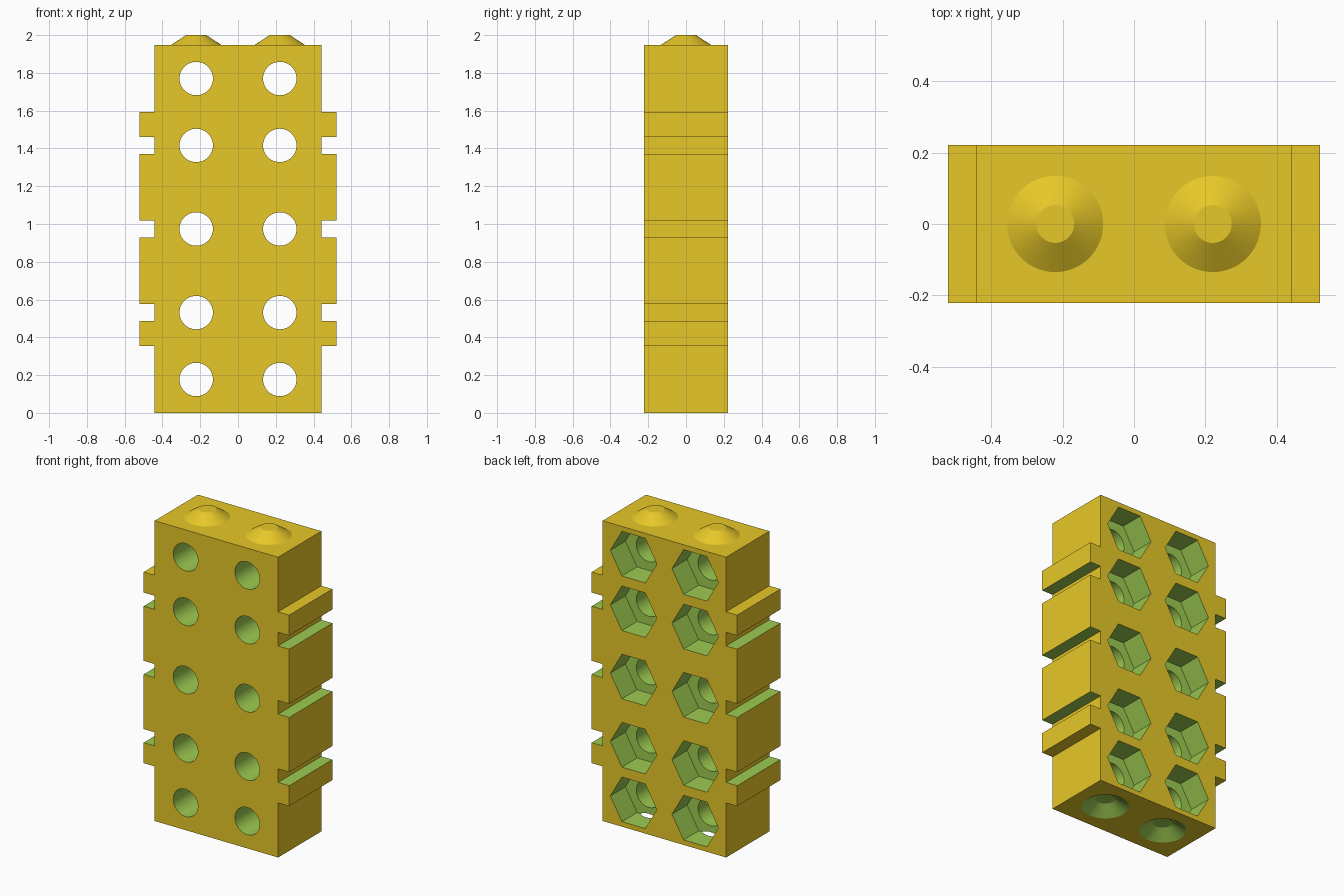
import bpy, bmesh, math

if "Cube" in bpy.data.objects:
    bpy.data.objects.remove(bpy.data.objects["Cube"])

U = 0.04425                       # design module
HALF_W, HALF_D, H = 10 * U, 5 * U, 44 * U
RIB_W = 11.8 * U
COLS = (-5 * U, 5 * U)
ROWS = [k * U for k in (4, 12, 22, 32, 40)]
STUD_H = 1.2 * U


def material(name, color):
    m = bpy.data.materials.new(name)
    m.diffuse_color = (*color, 1)
    m.use_nodes = True
    m.node_tree.nodes["Principled BSDF"].inputs["Base Color"].default_value = m.diffuse_color
    return m


yellow = material("yellow", (0.947, 0.680, 0.025))
green = material("cut green", (0.337, 0.597, 0.082))


def frustum(bm, origin, axis, r1, r2, length, sides):
    """Closed cone section along y or z, first corner pointing to +x."""
    rings = []
    for r, d in ((r1, 0), (r2, length)):
        ring = []
        for i in range(sides):
            a = 2 * math.pi * i / sides
            u, v = r * math.cos(a), r * math.sin(a)
            off = (u, d, v) if axis == "y" else (u, v, d)
            ring.append(bm.verts.new([o + p for o, p in zip(origin, off)]))
        rings.append(ring)
    a, b = rings
    bm.faces.new(a)
    bm.faces.new(b)
    for i in range(sides):
        j = (i + 1) % sides
        bm.faces.new((a[i], a[j], b[j], b[i]))


def make_object(name, bm, mats):
    bmesh.ops.recalc_face_normals(bm, faces=bm.faces)
    me = bpy.data.meshes.new(name)
    bm.to_mesh(me)
    bm.free()
    for m in mats:
        me.materials.append(m)
    ob = bpy.data.objects.new(name, me)
    bpy.context.collection.objects.link(ob)
    return ob


def select(ob):
    bpy.ops.object.select_all(action="DESELECT")
    ob.select_set(True)
    bpy.context.view_layer.objects.active = ob


# Block: side profile with ribs, mirrored and extruded front to back
right = [(HALF_W, 0)]
for lo, hi in ((8, 11), (13, 21), (23, 31), (33, 36)):
    right += [(HALF_W, lo * U), (RIB_W, lo * U), (RIB_W, hi * U), (HALF_W, hi * U)]
right.append((HALF_W, H))
profile = right + [(-x, z) for x, z in reversed(right)]

bm = bmesh.new()
face = bm.faces.new([bm.verts.new((x, -HALF_D, z)) for x, z in profile])
ext = bmesh.ops.extrude_face_region(bm, geom=[face], use_keep_orig=True)
new = [g for g in ext["geom"] if isinstance(g, bmesh.types.BMVert)]
bmesh.ops.translate(bm, verts=new, vec=(0, 2 * HALF_D, 0))
bmesh.ops.recalc_face_normals(bm, faces=bm.faces)
# Rib faces inside the slots are green
for f in bm.faces:
    c = f.calc_center_median()
    if abs(f.normal.z) > 0.9 and abs(c.x) > HALF_W and 9 * U < c.z < 35 * U:
        f.material_index = 1
block = make_object("block", bm, (yellow, green))


def cut(name, build):
    bm = bmesh.new()
    build(bm)
    cutter = make_object(name, bm, (green,))
    cutter.hide_render = True
    mod = block.modifiers.new(name, "BOOLEAN")
    mod.operation = "DIFFERENCE"
    mod.solver = "EXACT"
    mod.material_mode = "TRANSFER"
    mod.object = cutter
    select(block)
    bpy.ops.object.modifier_apply(modifier=name)
    bpy.data.objects.remove(cutter)


def bolt_holes(bm):
    for x in COLS:
        for z in ROWS:
            frustum(bm, (x, -0.3, z), "y", 2 * U, 2 * U, 0.6, 48)


def nut_pockets(bm):
    for x in COLS:
        for z in ROWS:
            frustum(bm, (x, HALF_D - 0.155, z), "y", 0.167, 0.167, 0.25, 6)


def stud_sockets(bm):
    slope = (0.14 - 0.057) / STUD_H
    for x in COLS:
        frustum(bm, (x, 0, -0.01), "z", 0.14 + 0.01 * slope, 0.057, STUD_H + 0.01, 64)


cut("bolt_holes", bolt_holes)
cut("nut_pockets", nut_pockets)
cut("stud_sockets", stud_sockets)

# Conical locating studs on top
bm = bmesh.new()
for x in COLS:
    frustum(bm, (x, 0, H), "z", 0.135, 0.053, STUD_H, 64)
studs = make_object("top_studs", bm, (yellow,))

for ob in (block, studs):
    select(ob)
    bpy.ops.object.shade_smooth_by_angle(angle=math.radians(25))
